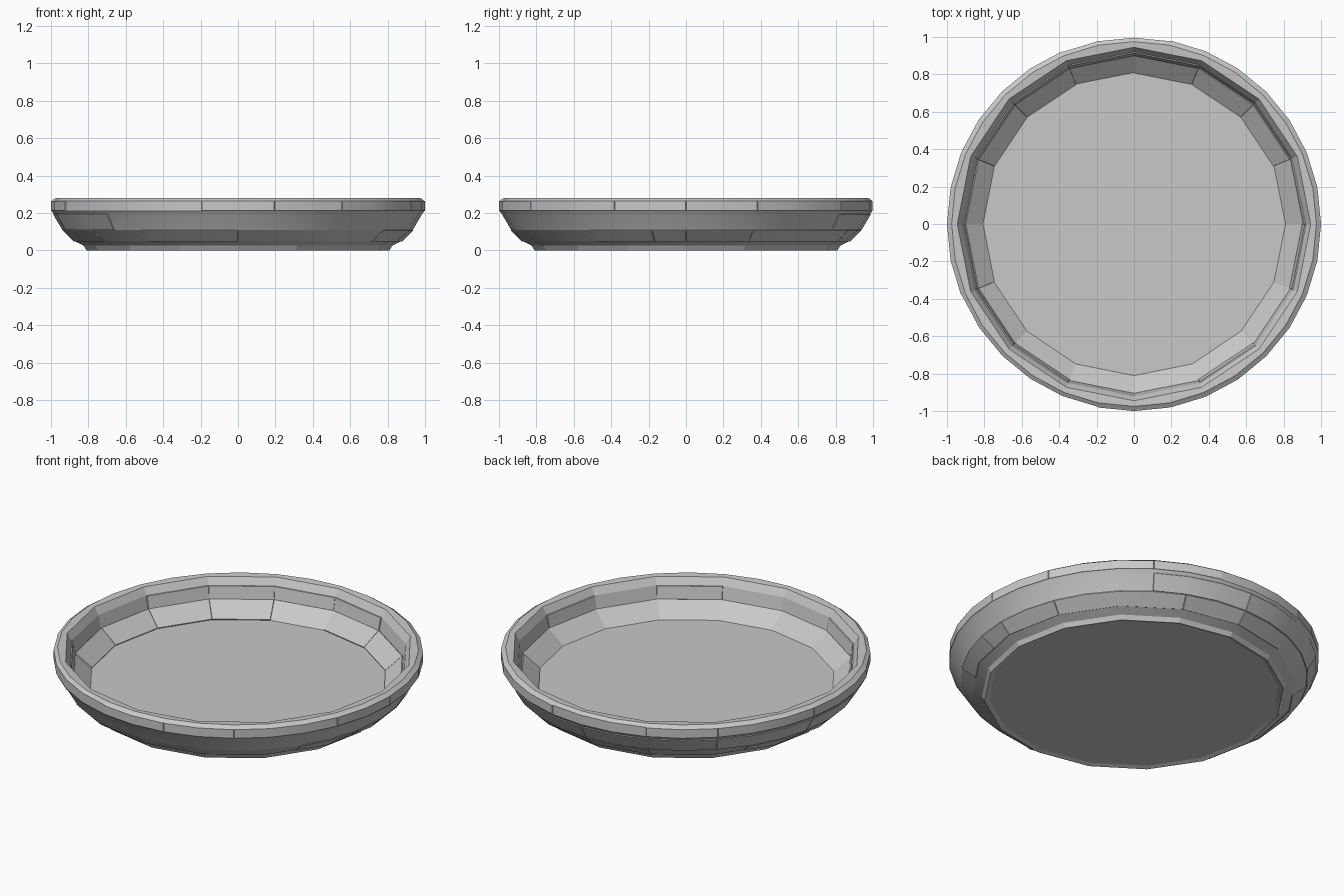
import bpy
import bmesh
import random
from math import cos, sin, pi, radians

cube = bpy.data.objects.get("Cube")
if cube:
    bpy.data.objects.remove(cube, do_unlink=True)

random.seed(4)
SIDES = 32

# Single stone grey
stone = bpy.data.materials.new("stone grey")
stone.use_nodes = True
grey = (0.58, 0.58, 0.58, 1)
stone.diffuse_color = grey
stone.node_tree.nodes["Principled BSDF"].inputs["Base Color"].default_value = grey

# Profile rows: radius, height, faceted (sixteen-sided) or round
PROFILE = [
    (0.785, 0.008, True), (0.81, 0.0, True), (0.825, 0.025, True),
    (0.875, 0.05, True), (0.935, 0.11, False), (0.985, 0.195, False),
    (0.996, 0.21, False), (0.996, 0.265, False), (0.975, 0.28, False),
    (0.945, 0.277, True), (0.92, 0.235, True), (0.905, 0.16, True),
    (0.81, 0.08, True),
]


def ring(bm, radius, z, faceted):
    verts = []
    for i in range(SIDES):
        r = radius * cos(2 * pi / SIDES) if faceted and i % 2 else radius
        a = 2 * pi * i / SIDES
        verts.append(bm.verts.new((r * cos(a), r * sin(a), z)))
    return verts


def raise_panels(bm, faces, start, spans, depth, chance):
    """Raise staggered slabs out of one band, leaving seams between them."""
    i = 0
    while i < SIDES:
        span = min(random.choice(spans), SIDES - i)
        slab = [faces[(start + i + k) % SIDES] for k in range(span)]
        if random.random() < chance:
            bmesh.ops.inset_region(bm, faces=slab, thickness=0.002,
                                   depth=depth, use_even_offset=True)
        i += span


# Dish body: lathe rows, closed underneath and across the floor
bm = bmesh.new()
rings = [ring(bm, *row) for row in PROFILE]
bands = []
for low, high in zip(rings, rings[1:]):
    bands.append([bm.faces.new((low[i], low[(i + 1) % SIDES],
                                high[(i + 1) % SIDES], high[i]))
                  for i in range(SIDES)])
bm.faces.new(list(reversed(rings[0])))
bm.faces.new(rings[-1])
bm.normal_update()

# Stone slabs on the outside, the rim and the inner wall
raise_panels(bm, bands[3], 0, (2, 3, 4), 0.004, 0.7)
raise_panels(bm, bands[4], 1, (2, 3, 4), 0.004, 0.7)
raise_panels(bm, bands[6], 0, (2, 3), 0.004, 0.7)
raise_panels(bm, bands[10], 0, (2,), 0.006, 0.5)
raise_panels(bm, bands[11], 0, (2,), 0.006, 0.5)

mesh = bpy.data.meshes.new("dish")
bm.to_mesh(mesh)
bm.free()
mesh.materials.append(stone)
dish = bpy.data.objects.new("dish", mesh)
bpy.context.scene.collection.objects.link(dish)

# Round outside stays smooth, inner facets stay crisp
bpy.ops.object.select_all(action="DESELECT")
dish.select_set(True)
bpy.context.view_layer.objects.active = dish
bpy.ops.object.shade_smooth_by_angle(angle=radians(13))
